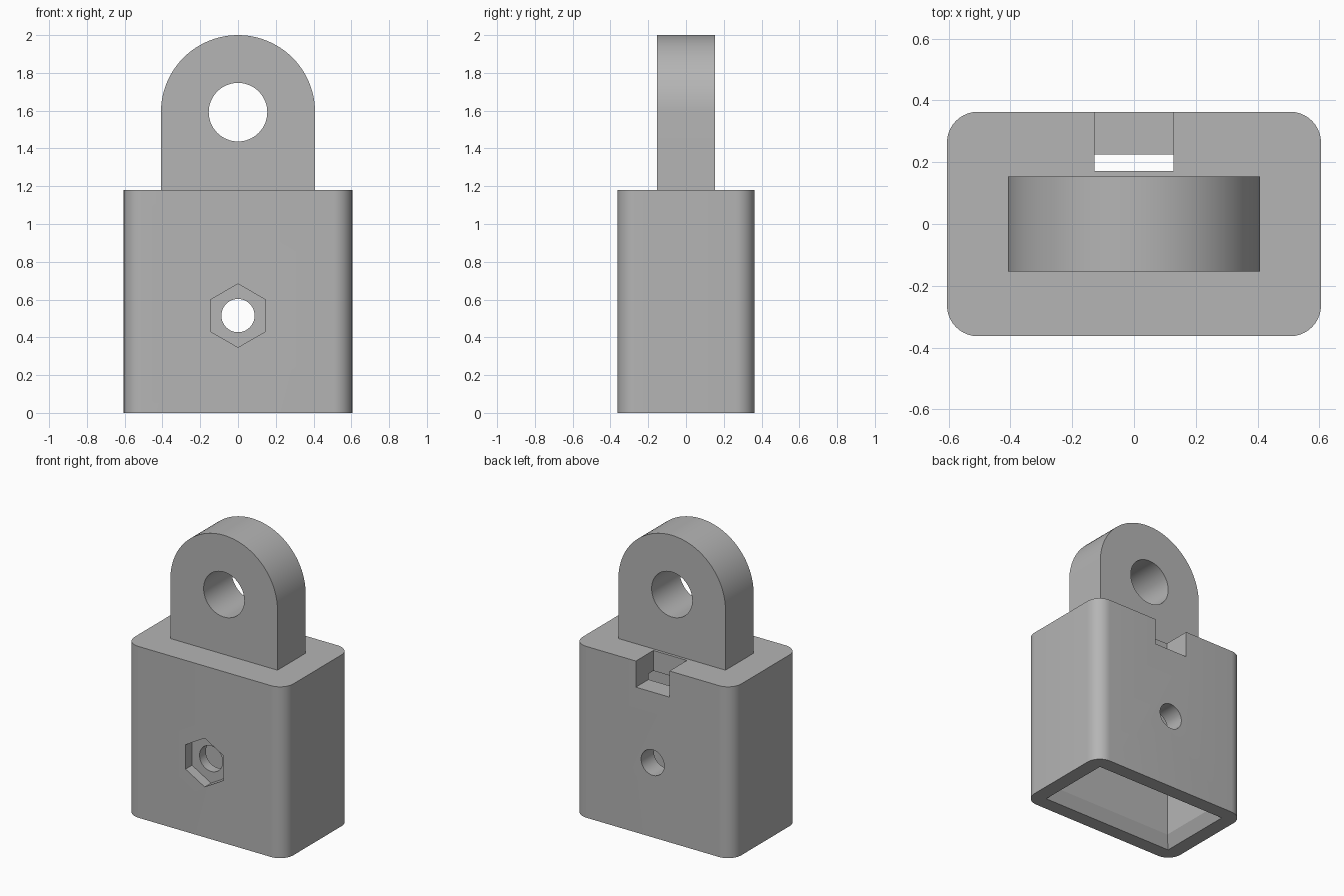
import bpy, bmesh, math
from mathutils import Matrix, Vector

cube = bpy.data.objects.get("Cube")
if cube:
    bpy.data.objects.remove(cube, do_unlink=True)

grey = bpy.data.materials.new("plain_grey")
grey.use_nodes = True
colour = (0.46, 0.46, 0.46, 1)
grey.diffuse_color = colour
grey.node_tree.nodes["Principled BSDF"].inputs["Base Color"].default_value = colour


def arc(cx, cy, r, start, end, steps):
    angles = [math.radians(start + (end - start) * i / steps) for i in range(steps + 1)]
    return [(cx + r * math.cos(a), cy + r * math.sin(a)) for a in angles]


def loft(name, sections):
    """Solid through matching closed rings of 3D points."""
    bm = bmesh.new()
    rings = [[bm.verts.new(p) for p in s] for s in sections]
    n = len(rings[0])
    for a, b in zip(rings, rings[1:]):
        for i in range(n):
            j = (i + 1) % n
            bm.faces.new((a[i], a[j], b[j], b[i]))
    bm.faces.new(rings[0])
    bm.faces.new(rings[-1])
    bmesh.ops.recalc_face_normals(bm, faces=bm.faces)
    mesh = bpy.data.meshes.new(name)
    bm.to_mesh(mesh)
    bm.free()
    mesh.materials.append(grey)
    obj = bpy.data.objects.new(name, mesh)
    bpy.context.collection.objects.link(obj)
    return obj


def extrude_z(name, pts, z0, z1):
    return loft(name, [[(x, y, z) for x, y in pts] for z in (z0, z1)])


def extrude_y(name, pts, y0, y1):
    return loft(name, [[(x, y, z) for x, z in pts] for y in (y0, y1)])


def rect(hx, hy, z):
    return [(-hx, -hy, z), (hx, -hy, z), (hx, hy, z), (-hx, hy, z)]


def disc(z, r, sides, turn=0):
    return arc(0, z, r, turn, turn + 360, sides)[:-1]


def cut(obj, cutters):
    for c in cutters:
        c.hide_render = True
        m = obj.modifiers.new(c.name, 'BOOLEAN')
        m.operation, m.solver, m.object = 'DIFFERENCE', 'EXACT', c
    dg = bpy.context.evaluated_depsgraph_get()
    mesh = bpy.data.meshes.new_from_object(obj.evaluated_get(dg))
    obj.modifiers.clear()
    obj.data = mesh
    for c in cutters:
        bpy.data.objects.remove(c, do_unlink=True)


# Housing with rounded upright corners
HX, HY, TOP, R = 0.605, 0.363, 1.18, 0.1
outline = []
for k, (sx, sy) in enumerate([(1, 1), (-1, 1), (-1, -1), (1, -1)]):
    outline += arc(sx * (HX - R), sy * (HY - R), R, 90 * k, 90 * k + 90, 10)
housing = extrude_z("housing", outline, 0, TOP)

# Hollow with a flared mouth, bolt hole, hexagonal nut recess and rear notch
BOLT_Z = 0.515
hollow = loft("hollow", [rect(0.545, 0.305, -0.08), rect(0.505, 0.265, 0),
                         rect(0.465, 0.225, 0.08), rect(0.465, 0.225, 1.04)])
bolt = extrude_y("bolt_hole", disc(BOLT_Z, 0.088, 48), -0.5, 0.5)
nut = extrude_y("nut_recess", disc(BOLT_Z, 0.168, 6, 90), -0.5, -HY + 0.07)
notch = extrude_z("notch", [(-0.128, 0.172), (0.128, 0.172), (0.128, 0.5), (-0.128, 0.5)],
                  1.0, 1.3)
cut(housing, [hollow, bolt, nut, notch])

# Round-topped lug with a cross hole
LX, LZ = 0.408, 1.592
lug = extrude_y("lug", [(-LX, TOP), (LX, TOP)] + arc(0, LZ, LX, 0, 180, 48), -0.153, 0.153)
cut(lug, [extrude_y("lug_hole", disc(LZ, 0.155, 64), -0.5, 0.5)])

# Smooth the curved walls, keep the edges sharp
bpy.ops.object.select_all(action='DESELECT')
for obj in (housing, lug):
    obj.select_set(True)
    bpy.context.view_layer.objects.active = obj
bpy.ops.object.shade_smooth_by_angle(angle=math.radians(25))
